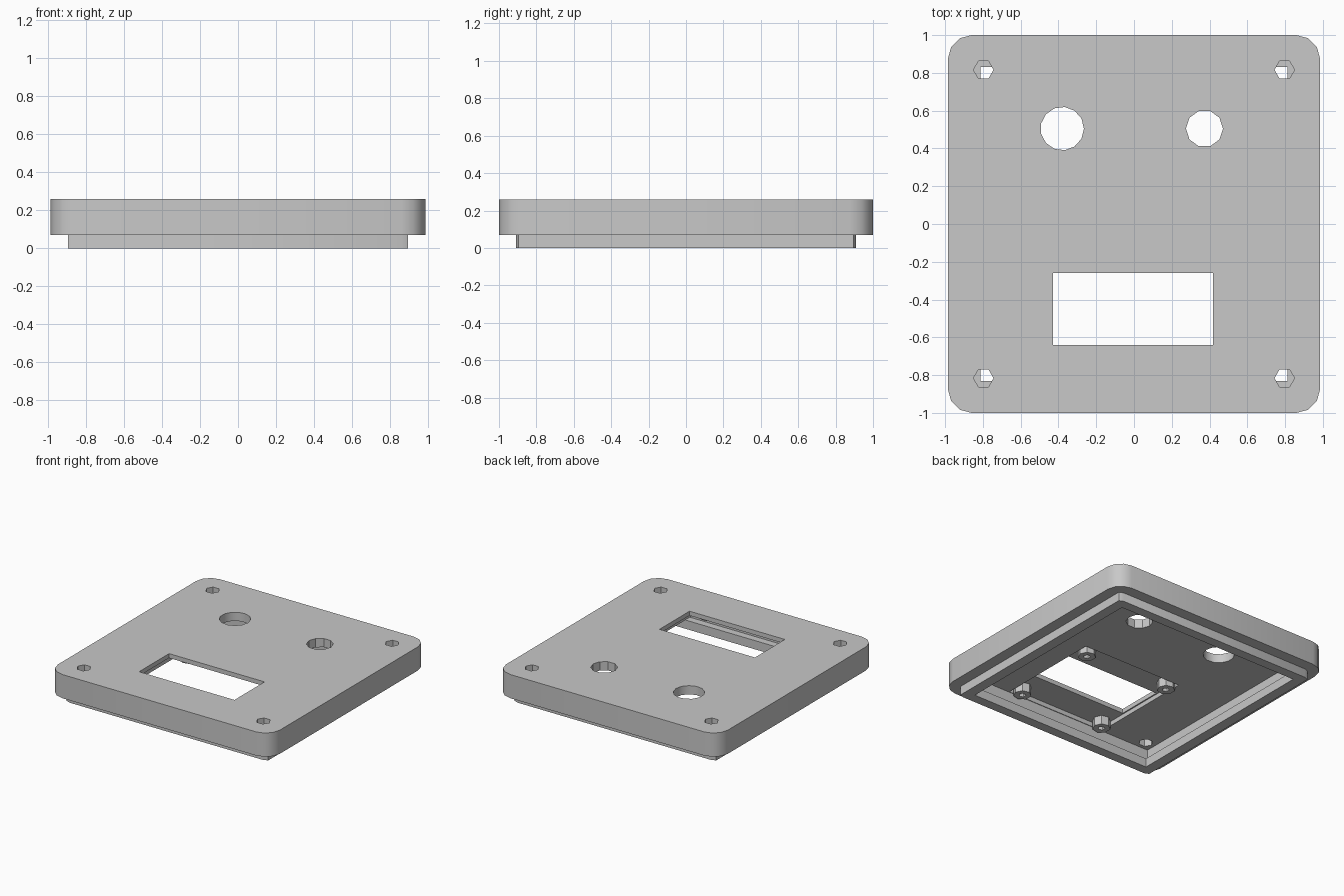
import bpy, bmesh
from math import cos, sin, pi, radians

cube = bpy.data.objects.get("Cube")
if cube:
    bpy.data.objects.remove(cube, do_unlink=True)

grey = bpy.data.materials.new("plain grey")
grey.use_nodes = True
grey.diffuse_color = (0.58, 0.58, 0.58, 1)
grey.node_tree.nodes["Principled BSDF"].inputs["Base Color"].default_value = (0.58, 0.58, 0.58, 1)


def prism(name, outline, z0, z1):
    """Upright solid from a closed 2D outline."""
    bm = bmesh.new()
    base = bm.faces.new([bm.verts.new((x, y, z0)) for x, y in outline])
    top = bmesh.ops.extrude_face_region(bm, geom=[base])["geom"]
    bmesh.ops.translate(bm, vec=(0, 0, z1 - z0),
                        verts=[v for v in top if isinstance(v, bmesh.types.BMVert)])
    bmesh.ops.recalc_face_normals(bm, faces=bm.faces[:])
    mesh = bpy.data.meshes.new(name)
    bm.to_mesh(mesh)
    bm.free()
    mesh.materials.append(grey)
    obj = bpy.data.objects.new(name, mesh)
    bpy.context.collection.objects.link(obj)
    return obj


def ring(x, y, r, sides):
    return [(x + r * cos(2 * pi * i / sides), y + r * sin(2 * pi * i / sides))
            for i in range(sides)]


def rect(x0, x1, y0, y1):
    return [(x0, y0), (x1, y0), (x1, y1), (x0, y1)]


def corner_rect(hx, hy, rx, ry, steps):
    """Rectangle with corners rounded in the given number of steps."""
    pts = []
    for q, (sx, sy) in enumerate([(1, 1), (-1, 1), (-1, -1), (1, -1)]):
        for i in range(steps + 1):
            a = pi / 2 * (q + i / steps)
            pts.append((sx * (hx - rx) + rx * cos(a), sy * (hy - ry) + ry * sin(a)))
    return pts


def cut(obj, outline, z0, z1):
    """Subtract a prism and discard the cutter."""
    cutter = prism("cutter", outline, z0, z1)
    cutter.hide_render = True
    mod = obj.modifiers.new("cut", "BOOLEAN")
    mod.operation, mod.solver, mod.object = "DIFFERENCE", "EXACT", cutter
    bpy.context.view_layer.objects.active = obj
    bpy.ops.object.modifier_apply(modifier=mod.name)
    bpy.data.objects.remove(cutter, do_unlink=True)


RIM, INNER, POCKET, TOP = 0.07, 0.19, 0.225, 0.26

# Lid shell: rounded block hollowed from below
lid = prism("lid_shell", corner_rect(0.985, 1.0, 0.125, 0.125, 3), RIM, TOP)
cut(lid, rect(-0.875, 0.875, -0.89, 0.89), -0.1, INNER)

# Shallow pocket and window for the display
cut(lid, rect(-0.44, 0.44, -0.885, -0.02), 0, POCKET)
cut(lid, rect(-0.43, 0.417, -0.64, -0.26), 0, 0.4)

# Two round openings and four corner screw holes
cut(lid, ring(-0.38, 0.505, 0.115, 13), 0, 0.4)
cut(lid, ring(0.373, 0.505, 0.098, 10), 0, 0.4)
for sx in (-1, 1):
    for sy in (-1, 1):
        cut(lid, ring(sx * 0.797, sy * 0.816, 0.053, 6), 0.1, 0.4)

# Locating lip under the rim
lip = prism("locating_lip", corner_rect(0.895, 0.91, 0.036, 0.015, 1), 0, RIM)
cut(lip, rect(-0.812, 0.812, -0.832, 0.832), -0.1, 0.2)

# Display standoffs with screw bores
parts = [lid, lip]
for sx, side in ((1, "left"), (-1, "right")):
    for y, end in ((-0.815, "front"), (-0.085, "back")):
        post = prism(f"standoff_{end}_{side}", ring(sx * 0.375, y, 0.066, 7), 0.155, POCKET)
        cut(post, ring(sx * 0.375, y, 0.026, 5), 0.1, POCKET - 0.01)
        parts.append(post)

# Smooth the rounded corners, keep edges crisp
bpy.ops.object.select_all(action="DESELECT")
for obj in parts:
    obj.select_set(True)
bpy.context.view_layer.objects.active = lid
bpy.ops.object.shade_smooth_by_angle(angle=radians(32))
